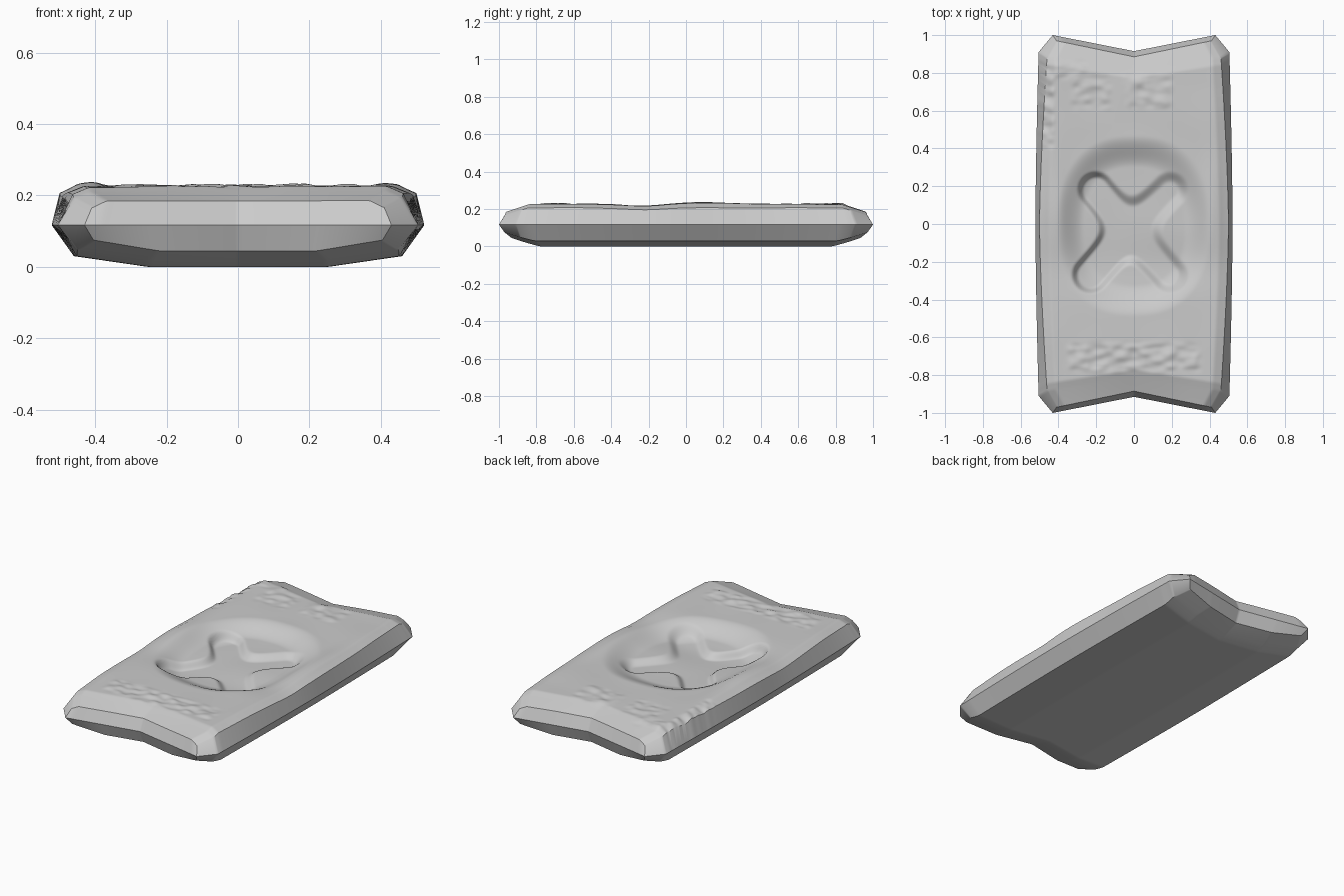
import bpy, bmesh, math
from mathutils import Vector, noise

if "Cube" in bpy.data.objects:
    bpy.data.objects.remove(bpy.data.objects["Cube"])

NU, NV = 110, 220          # cells across and along the slab


def ramp(a, b, t):
    t = max(0.0, min(1.0, (t - a) / (b - a)))
    return t * t * (3 - 2 * t)


def line(a, b, t):
    return max(0.0, min(1.0, (t - a) / (b - a)))


def outline(u, v, mid, shoulder, tip, notch, end):
    """Slab plan: nearly straight sides, clipped corners, V-notched ends."""
    a = abs(v)
    half = mid + (shoulder - mid) * min(a / 0.91, 1) ** 1.5
    half += (tip - shoulder) * line(0.91, 1, a)
    return u * half, v * (notch + (end - notch) * abs(u))


def arm(p, a, b, r):
    d = b - a
    t = max(0, min(1, (p - a).dot(d) / d.length_squared))
    return (p - a - d * t).length - r


def cross_distance(x, y):
    """Signed distance to the soft four-lobed recess."""
    p, c = Vector((x, y)), Vector((-0.02, -0.03))
    ends = [(-0.20, 0.18, .10), (0.19, 0.18, .10), (-0.23, -0.27, .10), (0.19, -0.27, .10)]
    k = 32
    s = sum(math.exp(-k * arm(p, c, Vector(e[:2]), e[2])) for e in ends)
    return -math.log(max(s, 1e-30)) / k + 0.004


def rough(x, y):
    """Worn patches: two bands near the ends and a chipped left edge."""
    def box(x0, x1, y0, y1, f=0.05):
        return (ramp(x0 - f, x0, x) * (1 - ramp(x1, x1 + f, x))
                * ramp(y0 - f, y0, y) * (1 - ramp(y1, y1 + f, y)))
    m = max(box(-.32, .32, -.75, -.66), 0.7 * box(-.30, -.15, .64, .76),
            0.7 * box(-.02, .17, .64, .76), 1.2 * box(-.47, -.44, .42, .82, .03),
            0.8 * box(-.42, -.28, .80, .83))
    return m * 0.011 * noise.noise(Vector((x * 16, y * 24, 1.7)))


def top_height(x, y, u, v):
    z = 0.226
    z += 0.010 * math.exp(-((abs(x) - 0.41) / 0.05) ** 2) * math.exp(-((y - 0.1) / 0.25) ** 2)
    z -= 0.020 * line(0.90, 1, abs(u))                     # long side bevel
    z -= 0.040 * line(0.87, 1, abs(v))                     # end bevel
    r = (abs(x / 0.40) ** 2.4 + abs((y + 0.01) / 0.47) ** 2.4) ** (1 / 2.4)
    z -= 0.052 * (1 - ramp(0.66, 1.02, r))                 # broad bowl
    z -= 0.010 * math.exp(-((y + 0.22) / 0.13) ** 2)
    d = cross_distance(x, y)
    soft = ramp(-0.25, 0.30, x + 0.3 * y)                  # walls fade to the right
    z -= (0.036 - 0.010 * soft) * (1 - ramp(-0.03 - 0.03 * soft, 0.006, d))
    z += 0.004 * noise.noise(Vector((x * 4, y * 4, 0)))
    return z + rough(x, y)


def bottom_height(u, v):
    return 0.030 * line(0.55, 1, abs(u)) + 0.045 * line(0.83, 1, abs(v)) ** 1.2


bm = bmesh.new()
top, bottom, rim = {}, {}, {}
for i in range(NU + 1):
    for j in range(NV + 1):
        u, v = 2 * i / NU - 1, 2 * j / NV - 1
        x, y = outline(u, v, 0.500, 0.460, 0.41, 0.885, 0.97)
        top[i, j] = bm.verts.new((x, y, top_height(x, y, u, v)))
        x, y = outline(u, v, 0.46, 0.45, 0.405, 0.885, 0.97)
        bottom[i, j] = bm.verts.new((x, y, bottom_height(u, v)))

# Top and bottom surfaces
for i in range(NU):
    for j in range(NV):
        q = [(i, j), (i + 1, j), (i + 1, j + 1), (i, j + 1)]
        bm.faces.new([top[k] for k in q])
        bm.faces.new([bottom[k] for k in reversed(q)])

# Faceted rim around the widest outline
loop = ([(i, 0) for i in range(NU)] + [(NU, j) for j in range(NV)]
        + [(i, NV) for i in range(NU, 0, -1)] + [(0, j) for j in range(NV, 0, -1)])
for k in loop:
    x, y = outline(2 * k[0] / NU - 1, 2 * k[1] / NV - 1, 0.522, 0.505, 0.43, 0.915, 1.0)
    rim[k] = bm.verts.new((x, y, 0.117))
for a, b in zip(loop, loop[1:] + loop[:1]):
    bm.faces.new((rim[a], rim[b], top[b], top[a]))
    bm.faces.new((bottom[a], bottom[b], rim[b], rim[a]))

mesh = bpy.data.meshes.new("stone_slab")
bm.to_mesh(mesh)
bm.free()
slab = bpy.data.objects.new("stone_slab", mesh)
bpy.context.collection.objects.link(slab)

stone = bpy.data.materials.new("grey stone")
stone.diffuse_color = (0.6, 0.6, 0.6, 1)
stone.use_nodes = True
stone.node_tree.nodes["Principled BSDF"].inputs["Base Color"].default_value = stone.diffuse_color
mesh.materials.append(stone)

bpy.context.view_layer.objects.active = slab
slab.select_set(True)
bpy.ops.object.shade_smooth_by_angle(angle=math.radians(35))
